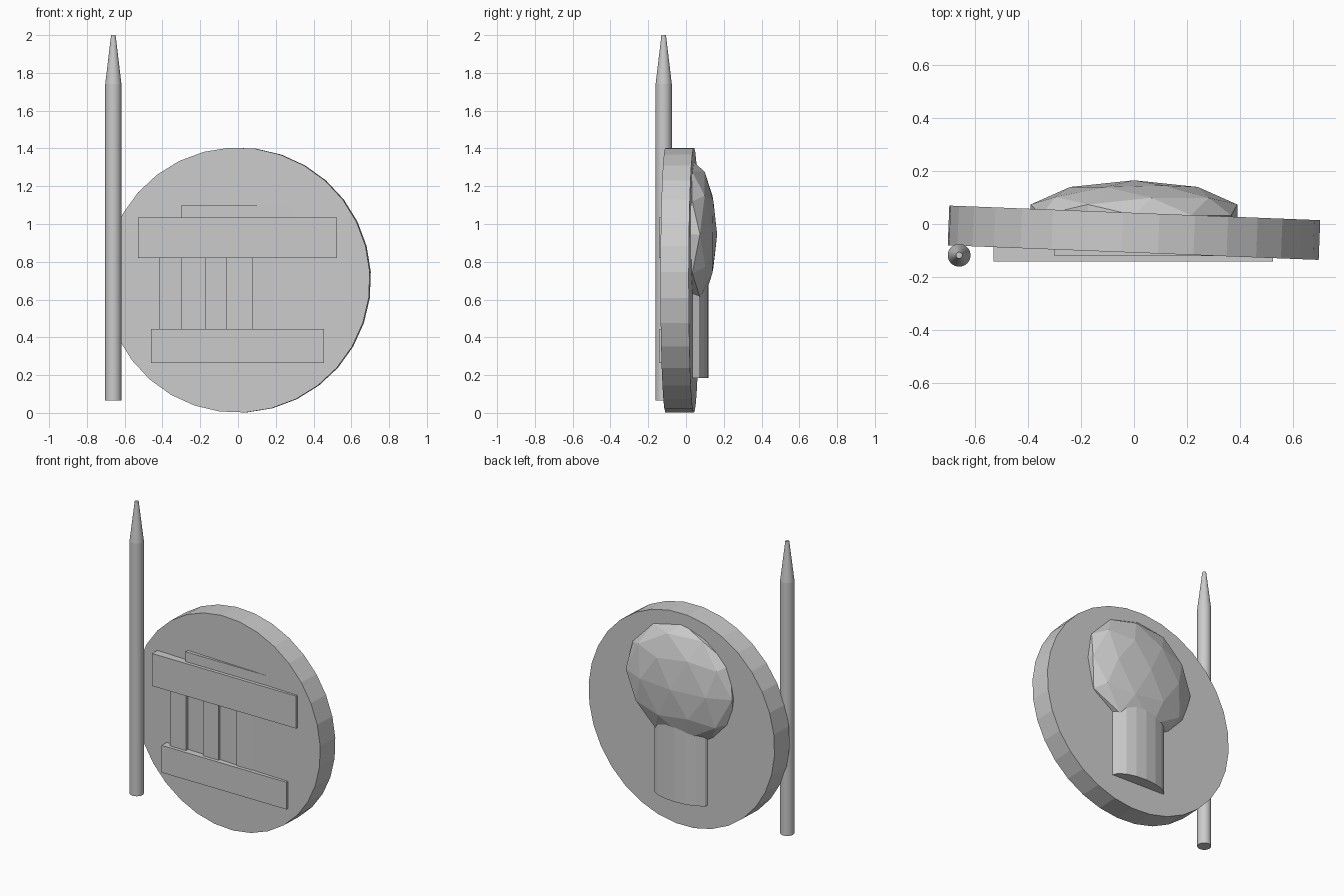
import bpy, bmesh
from math import radians
from mathutils import Matrix

if "Cube" in bpy.data.objects:
    bpy.data.objects.remove(bpy.data.objects["Cube"], do_unlink=True)

grey = bpy.data.materials.new("plain grey")
grey.use_nodes = True
COLOUR = (0.6, 0.6, 0.6, 1)
grey.diffuse_color = COLOUR
grey.node_tree.nodes["Principled BSDF"].inputs["Base Color"].default_value = COLOUR


def finish(name, bm, matrix, smooth=False):
    """Turn a bmesh into a named object, placed by matrix."""
    bm.transform(matrix)
    bmesh.ops.recalc_face_normals(bm, faces=bm.faces)
    mesh = bpy.data.meshes.new(name)
    bm.to_mesh(mesh)
    bm.free()
    mesh.materials.append(grey)
    obj = bpy.data.objects.new(name, mesh)
    bpy.context.collection.objects.link(obj)
    if smooth:
        bpy.ops.object.select_all(action="DESELECT")
        obj.select_set(True)
        bpy.context.view_layer.objects.active = obj
        bpy.ops.object.shade_smooth_by_angle(angle=radians(30))
    return obj


def cone(name, sides, r1, r2, depth, matrix, smooth=False):
    bm = bmesh.new()
    bmesh.ops.create_cone(bm, cap_ends=True, segments=sides,
                          radius1=r1, radius2=r2, depth=depth)
    finish(name, bm, matrix, smooth)


def box(name, x, y, z):
    """Box from (low, high) pairs along each axis."""
    bm = bmesh.new()
    bmesh.ops.create_cube(bm, size=1)
    centre = [(a + b) / 2 for a, b in (x, y, z)]
    size = [b - a for a, b in (x, y, z)]
    finish(name, bm, Matrix.Translation(centre) @ Matrix.Diagonal((*size, 1)))


# Thick round disc, standing upright and turned slightly
turn = (Matrix.Rotation(radians(-2.25), 4, "Z") @ Matrix.Rotation(radians(90), 4, "X")
        @ Matrix.Rotation(radians(3.6), 4, "Z"))
cone("disc", 32, 0.702, 0.702, 0.15, Matrix.Translation((0, -0.033, 0.703)) @ turn)

# Temple relief on the front
BACK = -0.05
box("upper_beam", (-0.53, 0.525), (-0.142, BACK), (0.82, 1.035))
box("lower_beam", (-0.46, 0.455), (-0.142, BACK), (0.265, 0.445))
box("roof_strip", (-0.3, 0.3), (-0.12, BACK), (0.95, 1.1))
for i, x in enumerate((-0.357, -0.117, 0.131)):
    box(f"column_{i + 1}", (x - 0.058, x + 0.058), (-0.119, BACK), (0.4, 0.85))

# Faceted head and neck relief on the back
bm = bmesh.new()
bmesh.ops.create_icosphere(bm, subdivisions=2, radius=1)
finish("head", bm, Matrix.Translation((0, 0.033, 0.945))
       @ Matrix.Diagonal((0.41, 0.132, 0.39, 1)))
cone("neck", 16, 1, 1, 0.67, Matrix.Translation((0, 0.035, 0.52))
     @ Matrix.Diagonal((0.2, 0.085, 1, 1)))

# Pointed rod beside the disc
cone("rod", 32, 0.043, 0.043, 1.675, Matrix.Translation((-0.66, -0.118, 0.9025)), True)
cone("rod_tip", 32, 0.043, 0.012, 0.26, Matrix.Translation((-0.66, -0.118, 1.87)), True)
